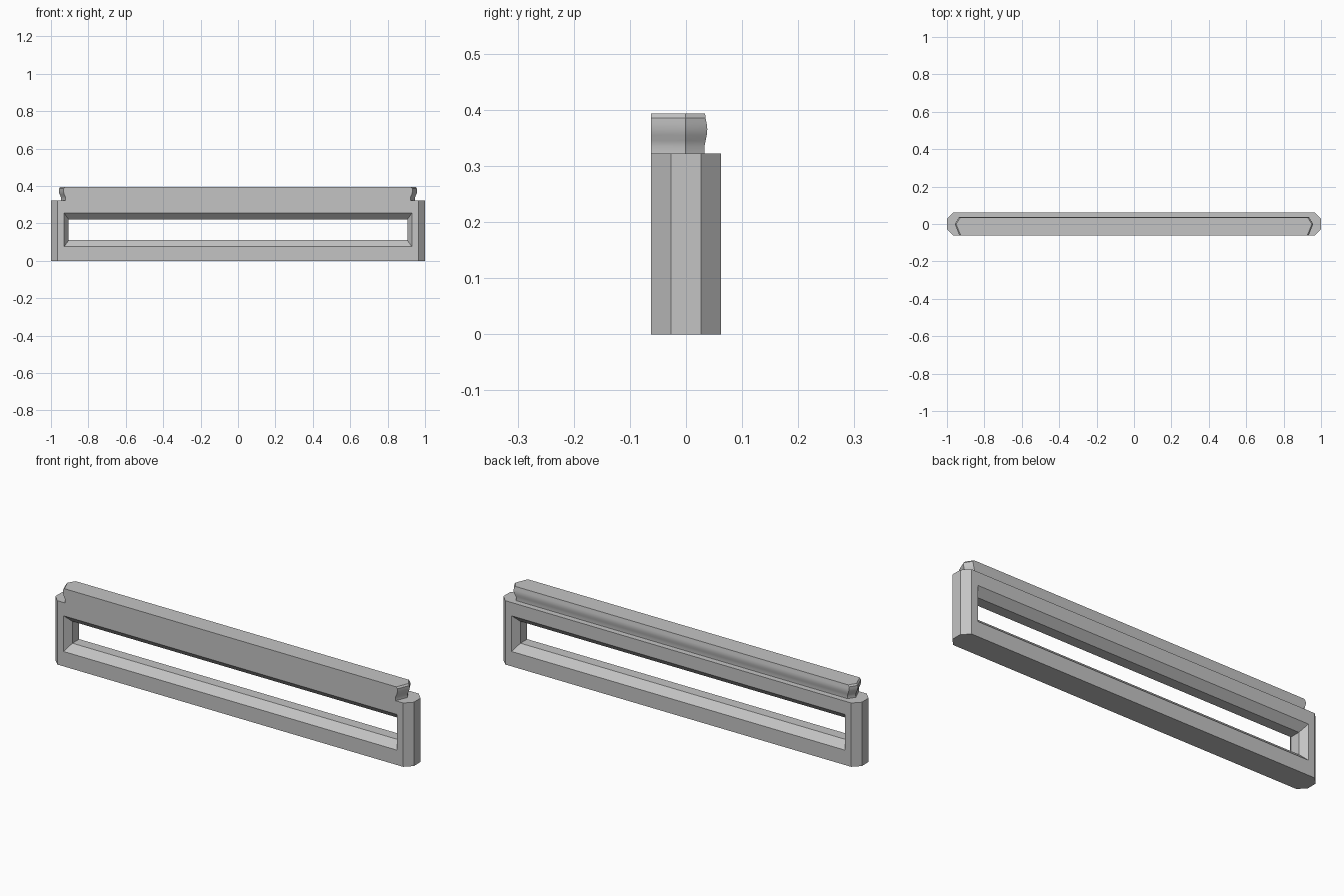
import bpy, bmesh

old = bpy.data.objects.get("Cube")
if old:
    bpy.data.objects.remove(old, do_unlink=True)

grey = bpy.data.materials.new("neutral grey")
grey.use_nodes = True
colour = (0.55, 0.55, 0.55, 1)
grey.diffuse_color = colour
grey.node_tree.nodes["Principled BSDF"].inputs["Base Color"].default_value = colour


def skin_rings(name, rings, closed=False, smooth=False):
    """Join rings of points with quads; either loop back round or cap both ends."""
    bm = bmesh.new()
    loops = [[bm.verts.new(p) for p in ring] for ring in rings]
    pairs = list(zip(loops, loops[1:]))
    if closed:
        pairs.append((loops[-1], loops[0]))
    else:
        bm.faces.new(loops[0])
        bm.faces.new(loops[-1])
    for a, b in pairs:
        for i in range(len(a)):
            j = (i + 1) % len(a)
            bm.faces.new((a[i], a[j], b[j], b[i]))
    bmesh.ops.recalc_face_normals(bm, faces=bm.faces)
    mesh = bpy.data.meshes.new(name)
    bm.to_mesh(mesh)
    bm.free()
    mesh.materials.append(grey)
    obj = bpy.data.objects.new(name, mesh)
    bpy.context.collection.objects.link(obj)
    if smooth:
        bpy.ops.object.select_all(action="DESELECT")
        obj.select_set(True)
        bpy.context.view_layer.objects.active = obj
        bpy.ops.object.shade_smooth_by_angle(angle=0.42)
    return obj


def rectangle(half_x, y, low, high):
    return [(-half_x, y, low), (half_x, y, low), (half_x, y, high), (-half_x, y, high)]


# Frame: chamfered ends outside, bevelled window inside
DEPTH, FLAT, BODY_TOP = 0.062, 0.027, 0.322
outer = [(0.965, -DEPTH), (1.0, -FLAT), (1.0, FLAT), (0.965, DEPTH)]
inner = [(0.93, DEPTH, 0.075, 0.255), (0.905, FLAT, 0.11, 0.22),
         (0.905, -FLAT, 0.11, 0.22), (0.93, -DEPTH, 0.075, 0.255)]
rings = [rectangle(x, y, 0, BODY_TOP) for x, y in outer]
rings += [rectangle(*r) for r in inner]
skin_rings("window_frame", rings, closed=True)

# Clip rail: flat front, pointed ends and a rounded snap lip (height, end shift, back shift)
lip = [(BODY_TOP, -0.010, -0.002), (0.335, -0.011, -0.002), (0.345, -0.008, 0),
       (0.355, -0.003, 0.002), (0.365, 0, 0.003), (0.375, 0.001, 0.002),
       (0.385, 0.001, 0), (0.393, -0.006, -0.001)]


def rail_ring(z, end, back):
    half = [(0.932 + end, -DEPTH), (0.957 + end, -0.001), (0.935 + end, 0.035 + back)]
    return [(x, y, z) for x, y in half] + [(-x, y, z) for x, y in reversed(half)]


skin_rings("clip_rail", [rail_ring(*row) for row in lip], smooth=True)
